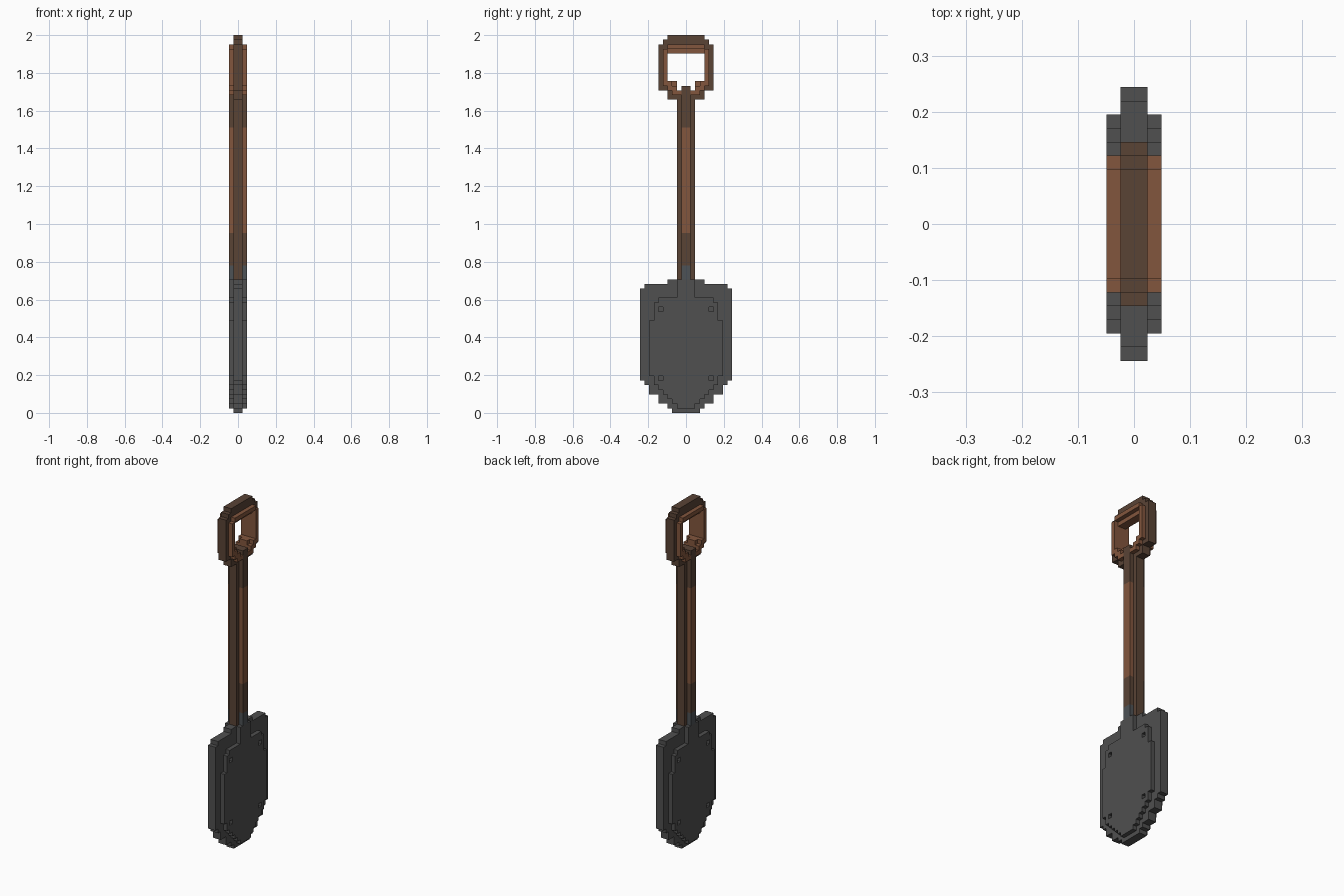
import bpy, bmesh
from mathutils import Vector

if "Cube" in bpy.data.objects:
    bpy.data.objects.remove(bpy.data.objects["Cube"])

V = 2 / 82          # edge of one block; the spade is 82 blocks tall
CORE, SKIN = (-1, 0), (-2, 1)   # x layers: inner pair, raised outer pair


def material(name, rgb):
    m = bpy.data.materials.new(name)
    m.use_nodes = True
    m.diffuse_color = (*rgb, 1)
    m.node_tree.nodes["Principled BSDF"].inputs["Base Color"].default_value = (*rgb, 1)
    return m


STEEL = material("dark steel", (0.080, 0.080, 0.080))
COLLAR = material("blue grey steel", (0.075, 0.084, 0.092))
DARK = material("dark wood", (0.100, 0.056, 0.036))
LIGHT = material("light wood", (0.225, 0.093, 0.047))


def blocks(layers, spans):
    """Cells from spans (bottom row, top row, inner column, outer column), mirrored in y."""
    cells = set()
    for r0, r1, a, b in spans:
        for x in layers:
            for z in range(r0, r1):
                for c in range(a, b):
                    cells |= {(x, c, z), (x, -1 - c, z)}
    return cells


# Blade: stepped plate with a raised panel and a pit at each panel corner
blade = blocks(CORE, [(0, 1, 0, 3), (1, 2, 0, 4), (2, 4, 0, 6), (4, 6, 0, 8), (6, 7, 0, 9),
                      (7, 27, 0, 10), (27, 28, 0, 9), (28, 29, 0, 4)])
blade |= blocks(SKIN, [(1, 2, 0, 2), (2, 3, 0, 3), (3, 4, 0, 4), (4, 5, 0, 5), (5, 6, 0, 6),
                       (6, 8, 0, 7), (8, 20, 0, 8), (20, 24, 0, 7), (24, 25, 0, 6),
                       (25, 29, 0, 2)])
blade -= blocks(SKIN, [(7, 8, 5, 6), (22, 23, 5, 6)])

# Collar: steel strips running up onto the shaft
collar = blocks(SKIN, [(29, 32, 0, 1)])

# Shaft: cross-shaped section
shaft = blocks(CORE, [(29, 70, 0, 2), (70, 71, 0, 1)]) | blocks(SKIN, [(32, 71, 0, 1)])

# Grip: stepped ring with a thinner raised ring on both sides
grip = blocks(CORE, [(68, 70, 2, 4), (70, 72, 2, 6), (72, 78, 4, 6), (78, 80, 0, 6),
                     (80, 81, 0, 5), (81, 82, 0, 4)])
grip |= blocks(SKIN, [(69, 70, 1, 3), (70, 71, 2, 4), (71, 72, 3, 5), (72, 79, 4, 5),
                      (79, 80, 0, 4)])
SOLID = blade | collar | shaft | grip


def shaft_rule(p):
    return 1 if abs(p.x) > 1.01 and abs(p.y) < 1.01 and 39 < p.z < 62 else 0


def grip_rule(p):
    inner = abs(p.y) < 4.01 and 70 <= p.z < 79
    return 1 if abs(p.x) > 1.01 or inner else 0


def build(name, cells, mats, rule=lambda p: 0):
    """Skin the exposed sides of the blocks, then merge flat areas."""
    bm = bmesh.new()
    for cell in sorted(cells):
        centre = Vector(cell) + Vector((0.5, 0.5, 0.5))
        for axis in range(3):
            for s in (-1, 1):
                n = Vector((0, 0, 0))
                n[axis] = s
                if tuple(int(a + b) for a, b in zip(cell, n)) in SOLID:
                    continue
                u, w = Vector((0, 0, 0)), Vector((0, 0, 0))
                u[(axis + 1) % 3] = 0.5
                w[(axis + 2) % 3] = 0.5 * s
                mid = centre + n * 0.5
                f = bm.faces.new([bm.verts.new((mid + u * i + w * j) * V)
                                  for i, j in ((-1, -1), (1, -1), (1, 1), (-1, 1))])
                f.material_index = rule(mid)
    bmesh.ops.remove_doubles(bm, verts=bm.verts, dist=V * 0.01)
    bmesh.ops.dissolve_limit(bm, angle_limit=0.01, verts=bm.verts, edges=bm.edges,
                             delimit={'MATERIAL'})
    mesh = bpy.data.meshes.new(name)
    bm.to_mesh(mesh)
    bm.free()
    for m in mats:
        mesh.materials.append(m)
    bpy.context.collection.objects.link(bpy.data.objects.new(name, mesh))


build("blade", blade, [STEEL])
build("collar", collar, [COLLAR])
build("shaft", shaft, [DARK, LIGHT], shaft_rule)
build("grip", grip, [DARK, LIGHT], grip_rule)
